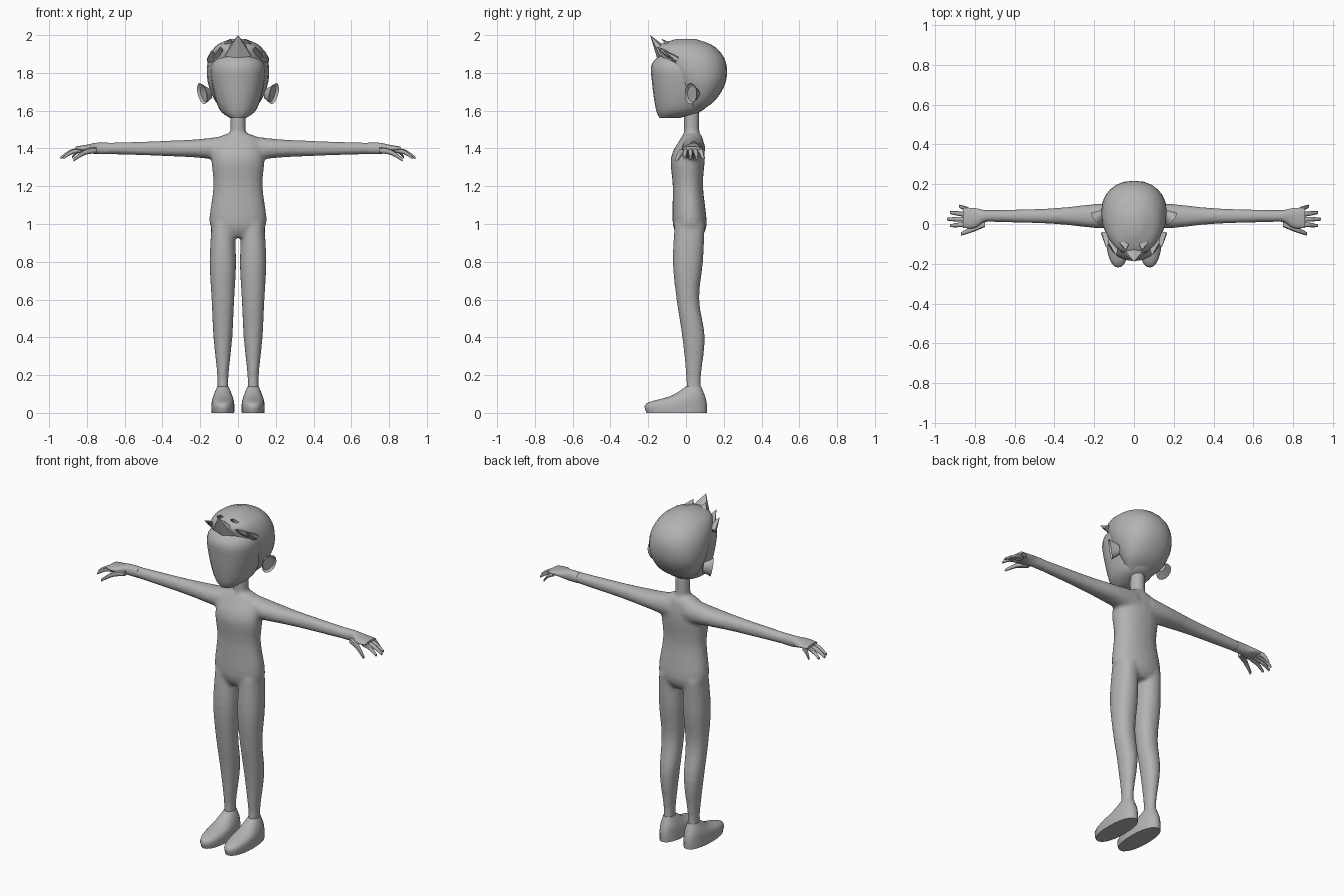
import bpy
import bmesh
import math
from mathutils import Matrix, Vector

if "Cube" in bpy.data.objects:
    bpy.data.objects.remove(bpy.data.objects["Cube"])

# one plain grey for the whole figure
grey = bpy.data.materials.new("plain_grey")
grey.use_nodes = True
colour = (.45, .45, .45, 1)
grey.diffuse_color = colour
grey.node_tree.nodes["Principled BSDF"].inputs["Base Color"].default_value = colour

X_AXIS, Y_AXIS, Z_AXIS = Matrix.Identity(3)


def spline(keys, steps=4):
    """Smooth the key rings with a curve passing through every key."""
    smooth = []
    for i in range(len(keys) - 1):
        before, start, end = keys[max(i - 1, 0)], keys[i], keys[i + 1]
        after = keys[min(i + 2, len(keys) - 1)]
        leave, arrive = (end - before) / 2, (after - start) / 2
        for step in range(steps):
            t = step / steps
            blend = t * t * (3 - 2 * t)
            smooth.append(start * (1 - blend) + end * blend
                          + leave * t * (1 - t) ** 2 - arrive * t * t * (1 - t))
    return smooth + [keys[-1]]


def rounded(value, power=2.2):
    """Square off a circle coordinate a little."""
    return math.copysign(abs(value) ** (2 / power), value)


def loft(bm, keys, across, sides=24):
    """Skin rings of x, y, z, half size along 'across', half depth."""
    loops = []
    for x, y, z, half, depth in spline([Vector(key) for key in keys]):
        loop = []
        for i in range(sides):
            angle = math.tau * i / sides
            offset = (across * half * rounded(math.cos(angle))
                      + Y_AXIS * depth * rounded(math.sin(angle)))
            loop.append(bm.verts.new(Vector((x, y, z)) + offset))
        loops.append(loop)
    for low, high in zip(loops, loops[1:]):
        for i in range(sides):
            j = (i + 1) % sides
            bm.faces.new((low[i], low[j], high[j], high[i]))
    bm.faces.new(loops[0])
    bm.faces.new(loops[-1])


def column(bm, rows, x=0):
    """Upright loft from rows of height, y, half width, half depth."""
    loft(bm, [(x, y, z, half, depth) for z, y, half, depth in rows], X_AXIS)


def sideways(bm, rows, side=1, z=1.4):
    """Level loft from rows of reach, y, half height, half depth."""
    loft(bm, [(side * x, y, z, half, depth) for x, y, half, depth in rows], Z_AXIS)


def digit(bm, base, tip, radius):
    """Arched finger that thins toward its tip."""
    base, tip = Vector(base), Vector(tip)
    knuckle = base.lerp(tip, .5) + Z_AXIS * radius
    loft(bm, [(*base, radius, radius), (*knuckle, radius, radius),
              (*tip, radius * .6, radius * .6)], Z_AXIS, sides=8)


def lock(bm, base, tip, width):
    """Flattened pointed lock of hair."""
    base, tip = Vector(base), Vector(tip)
    along = tip - base
    place = Matrix.LocRotScale((base + tip) / 2, along.to_track_quat("Z", "Y"),
                               Vector((1, .5, 1)))
    bmesh.ops.create_cone(bm, cap_ends=True, segments=6, radius1=width,
                          radius2=0, depth=along.length, matrix=place)


def finish(bm, name, mirrored=False, angle=50):
    bmesh.ops.recalc_face_normals(bm, faces=bm.faces)
    mesh = bpy.data.meshes.new(name)
    bm.to_mesh(mesh)
    bm.free()
    mesh.materials.append(grey)
    part = bpy.data.objects.new(name, mesh)
    bpy.context.collection.objects.link(part)
    bpy.ops.object.select_all(action="DESELECT")
    part.select_set(True)
    bpy.context.view_layer.objects.active = part
    bpy.ops.object.shade_smooth_by_angle(angle=math.radians(angle))
    if mirrored:
        mirror = part.modifiers.new("mirror", "MIRROR")
        mirror.use_mirror_merge = False
    return part


# body: torso, neck, legs and arms fused into one soft skin
bm = bmesh.new()
column(bm, [(.93, .02, .08, .06), (1, .02, .15, .09), (1.2, .01, .13, .08),
            (1.35, .01, .14, .09), (1.45, .03, .11, .06), (1.48, .03, .05, .04)])
column(bm, [(1.4, .03, .04, .04), (1.6, .03, .04, .04)])
for side in (1, -1):
    column(bm, [(1, .02, .06, .08), (.8, .01, .07, .08), (.6, .01, .06, .06),
                (.4, .04, .05, .06), (.2, .04, .03, .04), (.1, .04, .03, .04)],
           x=side * .08)
    sideways(bm, [(.05, .04, .07, .06), (.2, .04, .05, .06),
                  (.4, .04, .04, .04), (.7, .04, .03, .03)], side)
body = finish(bm, "body")
fuse = body.modifiers.new("fuse", "REMESH")
fuse.mode = "VOXEL"
fuse.voxel_size = .01
fuse.use_smooth_shade = True
soften = body.modifiers.new("soften", "SMOOTH")
soften.iterations = 8

# feet: flat sole and long low toe, rising to the ankle
bm = bmesh.new()
column(bm, [(0, -.05, .06, .16), (.05, -.05, .06, .16),
            (.09, .01, .05, .09), (.14, .04, .03, .04)], x=.08)
finish(bm, "feet", mirrored=True)

# hands: palm, four drooping fingers and a thumb
bm = bmesh.new()
sideways(bm, [(.68, .04, .03, .03), (.75, .04, .03, .03),
              (.8, .03, .02, .05), (.86, .03, .01, .05)])
for i in range(4):
    reach = .94 - .015 * (i - 2) ** 2
    digit(bm, (.83, .07 - i * .023, 1.39), (reach, .09 - i * .033, 1.35), .012)
digit(bm, (.75, 0, 1.39), (.87, -.05, 1.34), .015)
finish(bm, "hands", mirrored=True)

# face: blank, narrowing to a forward chin
bm = bmesh.new()
column(bm, [(1.56, -.09, .04, .05), (1.61, -.03, .1, .13), (1.75, -.02, .14, .16),
            (1.85, -.02, .14, .16), (1.92, 0, .07, .1)])
finish(bm, "face")

# hair: cap covering the skull, swept up from the brow
bm = bmesh.new()
column(bm, [(1.59, .03, .06, .03), (1.65, .07, .12, .08), (1.75, .07, .16, .14),
            (1.86, .04, .16, .17), (1.94, 0, .12, .15), (1.98, 0, .04, .05)])
finish(bm, "hair_cap")

# pointed forelock and the smaller locks beside it
bm = bmesh.new()
lock(bm, (0, -.12, 1.9), (0, -.19, 2), .08)
finish(bm, "forelock", angle=25)
bm = bmesh.new()
lock(bm, (.05, -.07, 1.93), (.04, -.13, 1.98), .05)
lock(bm, (.1, -.08, 1.89), (.09, -.16, 1.94), .04)
lock(bm, (.13, -.05, 1.87), (.14, -.12, 1.92), .04)
finish(bm, "side_locks", mirrored=True, angle=25)

# ears: flared dishes with a hollow, turned outward and forward
bm = bmesh.new()
bmesh.ops.create_cone(bm, cap_ends=True, segments=14, radius1=.02, radius2=.04, depth=.05)
rim = max(bm.faces, key=lambda face: face.calc_center_median().z)
bmesh.ops.inset_region(bm, faces=[rim], thickness=.008, depth=-.015)
outward = Vector((.8, -.6, 0))
back = Vector((.6, .8, 0))
upward = Vector((.3, 0, 1.4))
turn = Matrix((back, upward, outward)).transposed()
bm.transform(Matrix.Translation((.17, .04, 1.69)) @ turn.to_4x4())
finish(bm, "ears", mirrored=True)
